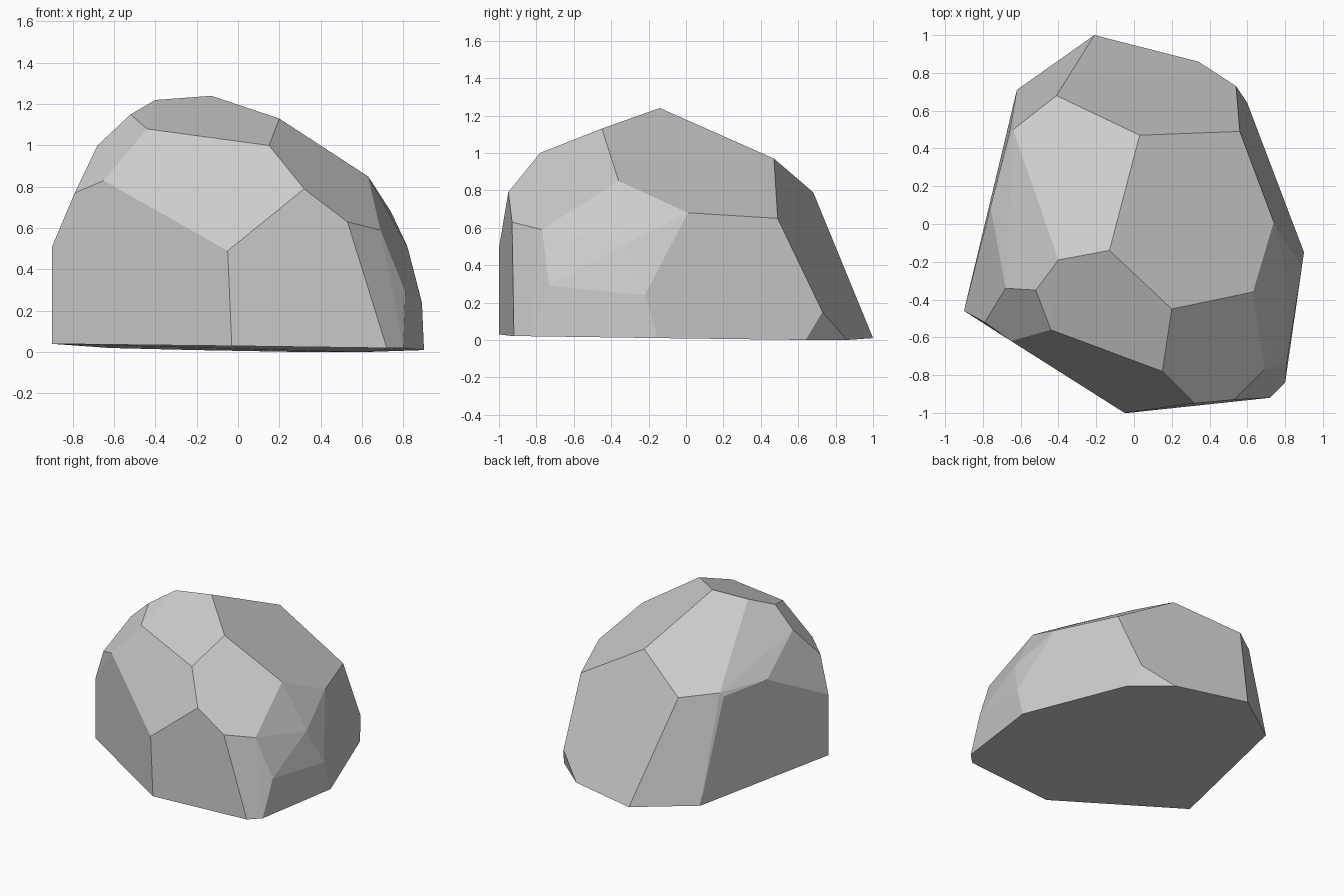
import bpy, bmesh, math

if "Cube" in bpy.data.objects:
    bpy.data.objects.remove(bpy.data.objects["Cube"])

# Facet corners of the boulder, grouped in rings from the ground to the crown
base = [(-.21, 1, .01), (.34, .86, 0), (.60, .64, 0), (.90, -.15, .01), (.80, -.84, .02),
        (.72, -.92, .02), (-.03, -1, .03), (-.90, -.46, .04), (-.62, .71, .02)]
waist = [(.54, .73, .15), (.89, -.22, .24), (.81, -.73, .29), (-.05, -1, .49),
         (-.90, -.46, .51), (-.33, .80, .50), (.82, -.33, .51), (.69, -.77, .59)]
shoulder = [(.56, .49, .65), (.74, .01, .68), (.53, -.93, .63), (.32, -.95, .79),
            (-.65, -.62, .83), (-.79, -.52, .77), (-.76, .09, .80), (-.66, .48, .79),
            (-.64, .50, .82), (-.41, .68, .79), (.63, -.36, .85)]
crown = [(.03, .47, .97), (.15, -.78, 1.0), (-.68, -.34, 1.0), (-.44, -.56, 1.08),
         (-.52, -.35, 1.15), (.20, -.45, 1.13), (-.40, -.19, 1.22), (-.13, -.14, 1.24)]

# Wrap the corners in a hull and merge nearly coplanar triangles into broad facets
bm = bmesh.new()
for co in base + waist + shoulder + crown:
    bm.verts.new(co)
bmesh.ops.convex_hull(bm, input=bm.verts[:])
loose = [v for v in bm.verts if not v.link_faces]
bmesh.ops.delete(bm, geom=loose, context='VERTS')
bmesh.ops.dissolve_limit(bm, angle_limit=math.radians(4), verts=bm.verts[:], edges=bm.edges[:])
bmesh.ops.recalc_face_normals(bm, faces=bm.faces[:])

# Flat-shaded boulder object
mesh = bpy.data.meshes.new("boulder")
bm.to_mesh(mesh)
bm.free()
boulder = bpy.data.objects.new("boulder", mesh)
bpy.context.collection.objects.link(boulder)
